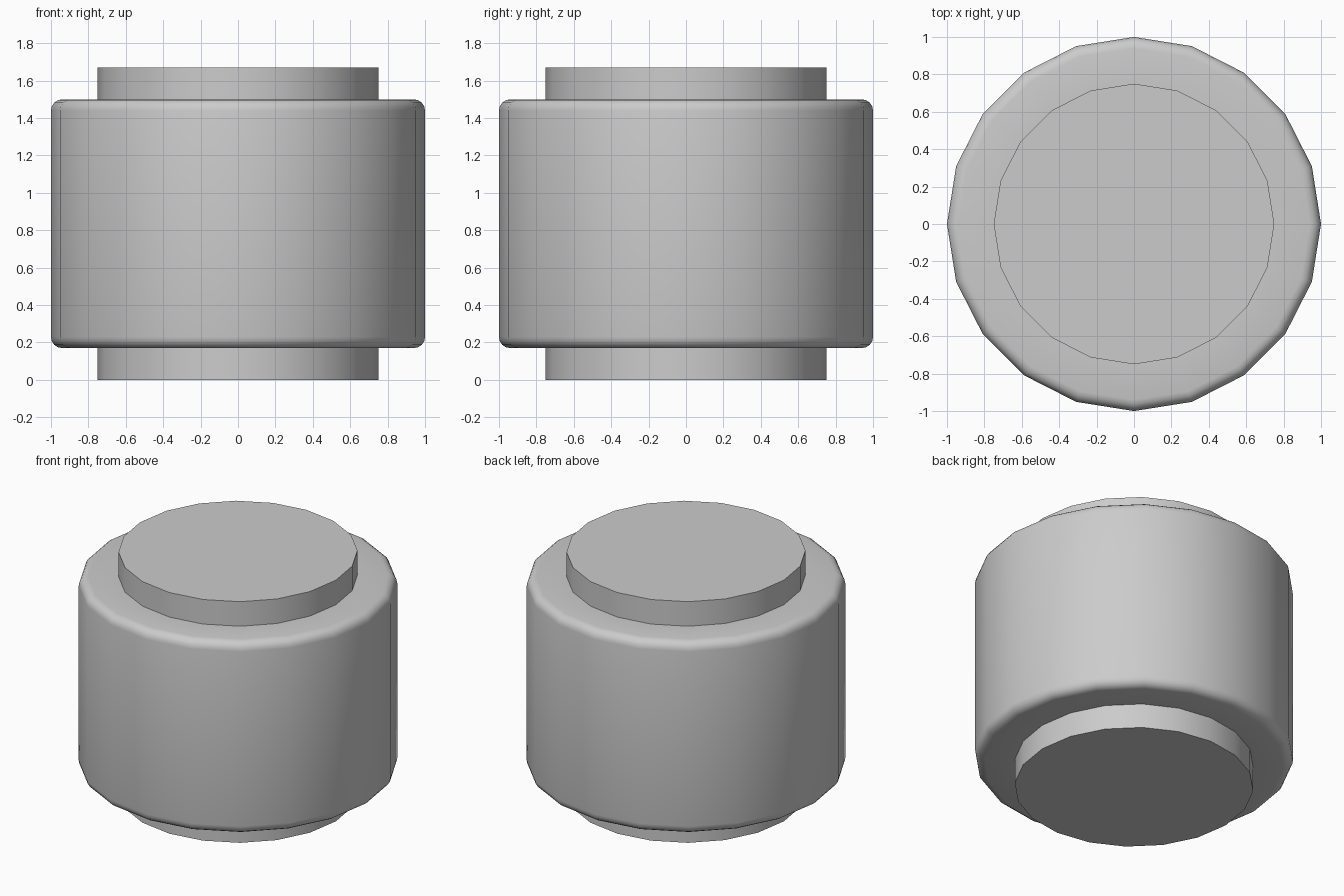
import bpy, bmesh
from math import sin, cos, pi

if "Cube" in bpy.data.objects:
    bpy.data.objects.remove(bpy.data.objects["Cube"])

SIDES = 20
R_BODY, R_HUB = 1.0, 0.75
Z_LOW, Z_HIGH, Z_TOP = 0.17, 1.50, 1.67
ROUND, STEPS = 0.06, 4


def corner(z, start):
    """Quarter-round corner of the body, from angle start to start + 90 degrees."""
    return [(R_BODY - ROUND + ROUND * cos(start + i * pi / 2 / STEPS),
             z + ROUND * sin(start + i * pi / 2 / STEPS)) for i in range(STEPS + 1)]


# Half profile: lower hub, rounded body, upper hub
profile = ([(R_HUB, 0), (R_HUB, Z_LOW)]
           + corner(Z_LOW + ROUND, -pi / 2)
           + corner(Z_HIGH - ROUND, 0)
           + [(R_HUB, Z_HIGH), (R_HUB, Z_TOP)])

# Revolve the profile and cap both ends
bm = bmesh.new()
rings = [[bm.verts.new((r * cos(2 * pi * i / SIDES), r * sin(2 * pi * i / SIDES), z))
          for i in range(SIDES)] for r, z in profile]
for a, b in zip(rings, rings[1:]):
    for i in range(SIDES):
        j = (i + 1) % SIDES
        bm.faces.new((a[i], a[j], b[j], b[i]))
bm.faces.new(rings[0][::-1])
bm.faces.new(rings[-1])
bmesh.ops.recalc_face_normals(bm, faces=bm.faces)

mesh = bpy.data.meshes.new("drum_with_hubs")
bm.to_mesh(mesh)
bm.free()
drum = bpy.data.objects.new("drum_with_hubs", mesh)
bpy.context.collection.objects.link(drum)

# Smooth the round surfaces, keep the hub edges crisp
bpy.context.view_layer.objects.active = drum
drum.select_set(True)
bpy.ops.object.shade_smooth_by_angle(angle=pi / 6)
